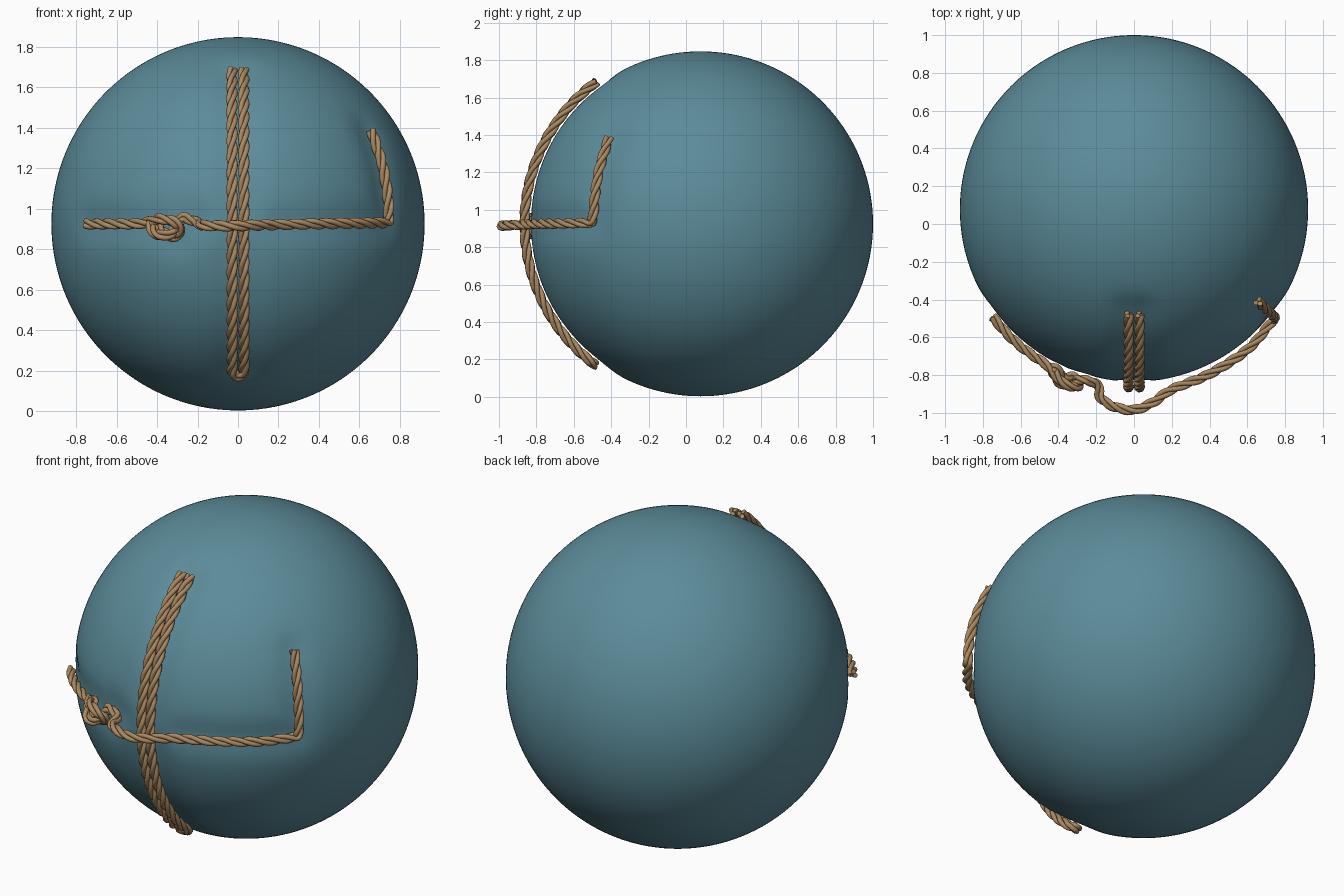
import bpy
import math
from mathutils import Vector, Quaternion, kdtree

if "Cube" in bpy.data.objects:
    bpy.data.objects.remove(bpy.data.objects["Cube"])

CENTRE = Vector((0, 0.078, 0.925))
RADIUS = 0.922
ROPE_RISE = 0.02       # rope centre line above the ball
STRAND = 0.0135
PITCH = 0.25


def material(name, colour):
    m = bpy.data.materials.new(name)
    m.use_nodes = True
    m.diffuse_color = (*colour, 1)
    m.node_tree.nodes["Principled BSDF"].inputs["Base Color"].default_value = (*colour, 1)
    return m


teal = material("teal", (0.105, 0.26, 0.32))
hemp = material("hemp brown", (0.40, 0.25, 0.12))


def on_ball(x, z, lift=0.0):
    """Point on the front of the ball, raised by lift."""
    r = RADIUS + ROPE_RISE + lift
    y = CENTRE.y - math.sqrt(r * r - x * x - (z - CENTRE.z) ** 2)
    return Vector((x, y, z))


def smooth_path(points, step=0.01):
    """Catmull-Rom path through the points, sampled evenly."""
    pts = [points[0] * 2 - points[1]] + points + [points[-1] * 2 - points[-2]]
    dense = []
    for a, b, c, d in zip(pts, pts[1:], pts[2:], pts[3:]):
        for i in range(40):
            t = i / 40
            dense.append(0.5 * (2 * b + (c - a) * t + (2 * a - 5 * b + 4 * c - d) * t ** 2
                                + (3 * b - a - 3 * c + d) * t ** 3))
    dense.append(points[-1])
    path, travelled = [dense[0]], 0.0
    for p, q in zip(dense, dense[1:]):
        travelled += (q - p).length
        if travelled >= step:
            path.append(q)
            travelled = 0.0
    return path


def rope(name, path):
    """Three strands twisted around a path."""
    curve = bpy.data.curves.new(name, "CURVE")
    curve.dimensions = "3D"
    curve.bevel_depth = STRAND
    curve.bevel_resolution = 2
    curve.use_fill_caps = True
    strands = [[], [], []]
    tangent = (path[1] - path[0]).normalized()
    side = tangent.orthogonal().normalized()
    length = 0.0
    for i, p in enumerate(path):
        ahead = (path[min(i + 1, len(path) - 1)] - path[max(i - 1, 0)]).normalized()
        side = tangent.rotation_difference(ahead) @ side
        tangent = ahead
        if i:
            length += (p - path[i - 1]).length
        for k, strand in enumerate(strands):
            angle = math.tau * (length / PITCH + k / 3)
            strand.append(p + Quaternion(tangent, angle) @ side * STRAND * 1.1)
    for strand in strands:
        spline = curve.splines.new("POLY")
        spline.points.add(len(strand) - 1)
        for point, co in zip(spline.points, strand):
            point.co = (*co, 1)
    obj = bpy.data.objects.new(name, curve)
    bpy.context.collection.objects.link(obj)
    curve.materials.append(hemp)
    bpy.ops.object.select_all(action="DESELECT")
    obj.select_set(True)
    bpy.context.view_layer.objects.active = obj
    bpy.ops.object.convert(target="MESH")
    bpy.ops.object.shade_smooth_by_angle(angle=math.radians(60))


# Upright rope, doubled and folded at the bottom
arc = [CENTRE.z + 0.94 * math.sin(math.radians(a)) for a in range(54, -52, -5)]
down = [on_ball(-0.029, z) for z in arc]
fold = [on_ball(-0.024, 0.185), on_ball(0, 0.172), on_ball(0.024, 0.185)]
up = [on_ball(0.029, z) for z in reversed(arc)]
upright_path = smooth_path(down + fold + up)

# Cross rope: tail, knot, bridge over the upright rope, side run
tail = [(-0.75, 0.925), (-0.66, 0.925), (-0.57, 0.925), (-0.5, 0.925)]
knot = [(-0.44, 0.935, 0.01), (-0.38, 0.95, 0.05), (-0.31, 0.93, 0.05),
        (-0.285, 0.89, 0.02), (-0.32, 0.862, 0), (-0.37, 0.885, 0.03),
        (-0.4, 0.93, 0), (-0.425, 0.94, 0), (-0.425, 0.9, 0.03),
        (-0.39, 0.868, 0.06), (-0.33, 0.878, 0.05), (-0.3, 0.92, 0.01),
        (-0.27, 0.955, 0), (-0.235, 0.945, 0), (-0.2, 0.93, 0)]
bridge = [(-0.185, 0.922, 0.03), (-0.175, 0.918, 0.075), (-0.1, 0.915, 0.11),
          (0, 0.915, 0.12), (0.1, 0.918, 0.085), (0.2, 0.92, 0.033)]
run = [(0.4, 0.925, 0.017), (0.6, 0.927, 0.013), (0.72, 0.93, 0), (0.74, 0.932),
       (0.744, 0.955), (0.745, 1.0), (0.735, 1.1), (0.71, 1.23), (0.655, 1.395)]
cross_path = smooth_path([on_ball(*p) for p in tail + knot + bridge + run])

rope("upright_rope", upright_path)
rope("cross_rope", cross_path)

# Ball, pressed in slightly under the ropes
bpy.ops.mesh.primitive_uv_sphere_add(segments=160, ring_count=80, radius=RADIUS, location=CENTRE)
ball = bpy.context.object
ball.name = "ball"
ball.data.materials.append(teal)
samples = upright_path + cross_path
tree = kdtree.KDTree(len(samples))
for i, p in enumerate(samples):
    tree.insert(p - CENTRE, i)
tree.balance()
for v in ball.data.vertices:
    gap = tree.find(v.co)[2]
    v.co *= 1 - 0.022 * math.exp(-(gap / 0.09) ** 2)
bpy.ops.object.shade_smooth()
